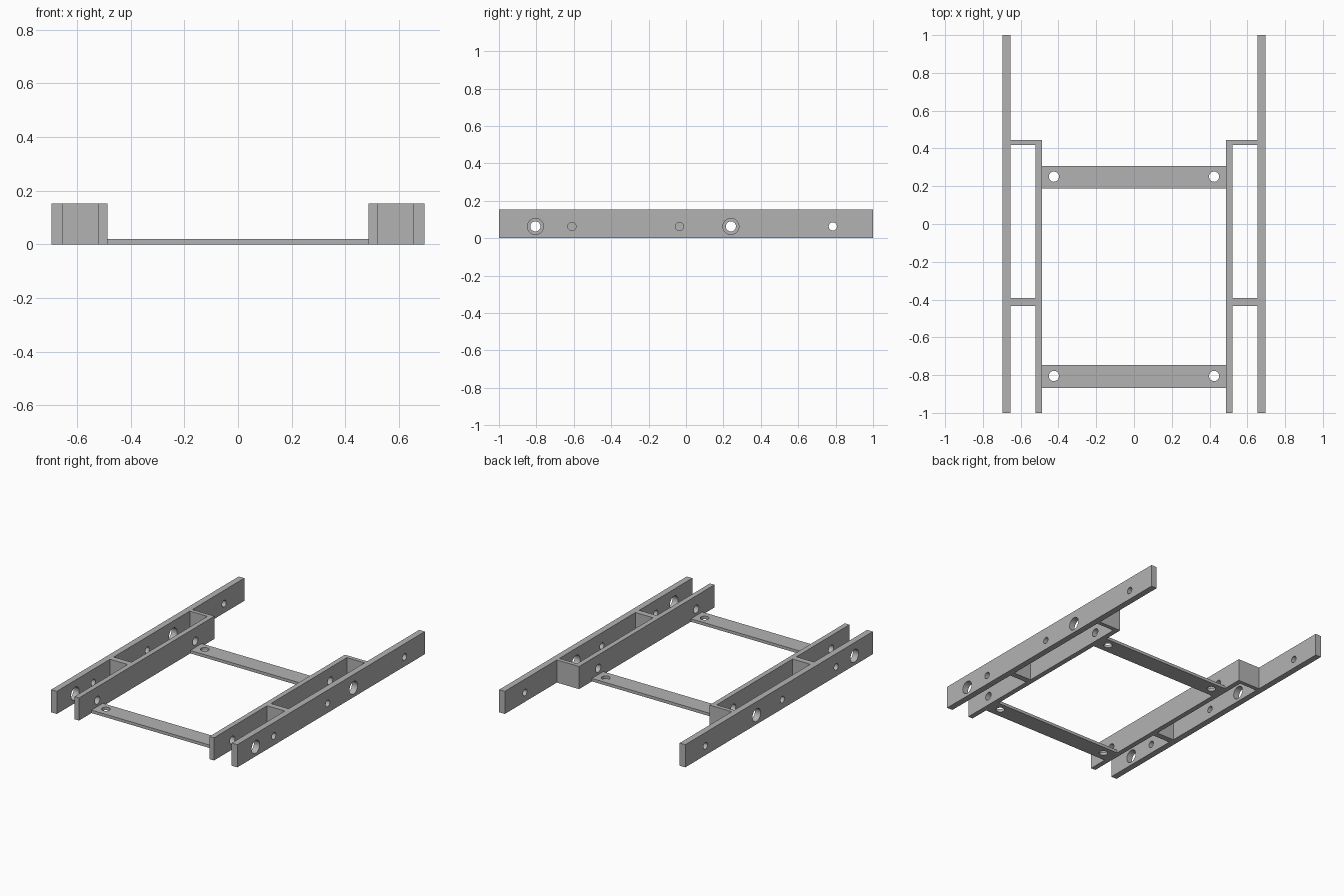
import bpy
import math

if "Cube" in bpy.data.objects:
    bpy.data.objects.remove(bpy.data.objects["Cube"])

HEIGHT = 0.153     # rail height
HOLE_Z = 0.063     # height of the side holes

grey = bpy.data.materials.new("plain grey")
grey.diffuse_color = (0.45, 0.45, 0.45, 1)
grey.use_nodes = True
grey.node_tree.nodes["Principled BSDF"].inputs["Base Color"].default_value = grey.diffuse_color


def box(name, x, y, z):
    """Box from (min, max) ranges."""
    lo, hi = zip(x, y, z)
    bpy.ops.mesh.primitive_cube_add(size=1, location=[(a + b) / 2 for a, b in zip(lo, hi)])
    ob = bpy.context.object
    ob.name = name
    ob.scale = [b - a for a, b in zip(lo, hi)]
    bpy.ops.object.transform_apply(location=True, rotation=False, scale=True)
    ob.data.materials.append(grey)
    return ob


def drill(ob, centre, radius, axis):
    """Cut a round hole through a part along X or Z."""
    turn = (0, math.pi / 2, 0) if axis == "X" else (0, 0, 0)
    bpy.ops.mesh.primitive_cylinder_add(vertices=32, radius=radius, depth=0.12,
                                        location=centre, rotation=turn)
    cutter = bpy.context.object
    cutter.hide_render = True
    cutter.data.materials.append(grey)
    bpy.context.view_layer.objects.active = ob
    mod = ob.modifiers.new("hole", "BOOLEAN")
    mod.operation = "DIFFERENCE"
    mod.solver = "EXACT"
    mod.object = cutter
    bpy.ops.object.modifier_apply(modifier=mod.name)
    bpy.data.objects.remove(cutter, do_unlink=True)


def finish(ob):
    bpy.ops.object.select_all(action="DESELECT")
    ob.select_set(True)
    bpy.context.view_layer.objects.active = ob
    bpy.ops.object.shade_smooth_by_angle(angle=math.radians(30))


for side, s in (("left", -1), ("right", 1)):
    def span(a, b):
        return tuple(sorted((s * a, s * b)))

    # Long outer rail with wide axle holes and small bolt holes
    outer = box(side + "_outer_rail", span(0.653, 0.695), (-1, 1), (0, HEIGHT))
    for y, r in ((-0.805, 0.043), (0.24, 0.043), (-0.61, 0.022), (-0.035, 0.022), (0.785, 0.022)):
        drill(outer, (s * 0.674, y, HOLE_Z), r, "X")
    finish(outer)

    # Shorter inner rail with narrower axle holes
    inner = box(side + "_inner_rail", span(0.487, 0.521), (-1, 0.445), (0, HEIGHT))
    for y in (-0.805, 0.24):
        drill(inner, (s * 0.504, y, HOLE_Z), 0.027, "X")
    finish(inner)

    # Webs joining the two rails
    box(side + "_rear_web", span(0.521, 0.653), (0.418, 0.445), (0, HEIGHT))
    box(side + "_middle_web", span(0.521, 0.653), (-0.433, -0.393), (0, HEIGHT))

# Flat cross bars with a vertical hole near each end
for name, y in (("front_cross_bar", (-0.868, -0.747)), ("rear_cross_bar", (0.187, 0.308))):
    bar = box(name, (-0.487, 0.487), y, (0, 0.02))
    for x in (-0.424, 0.424):
        drill(bar, (x, sum(y) / 2 + 0.003, 0.01), 0.027, "Z")
    finish(bar)
